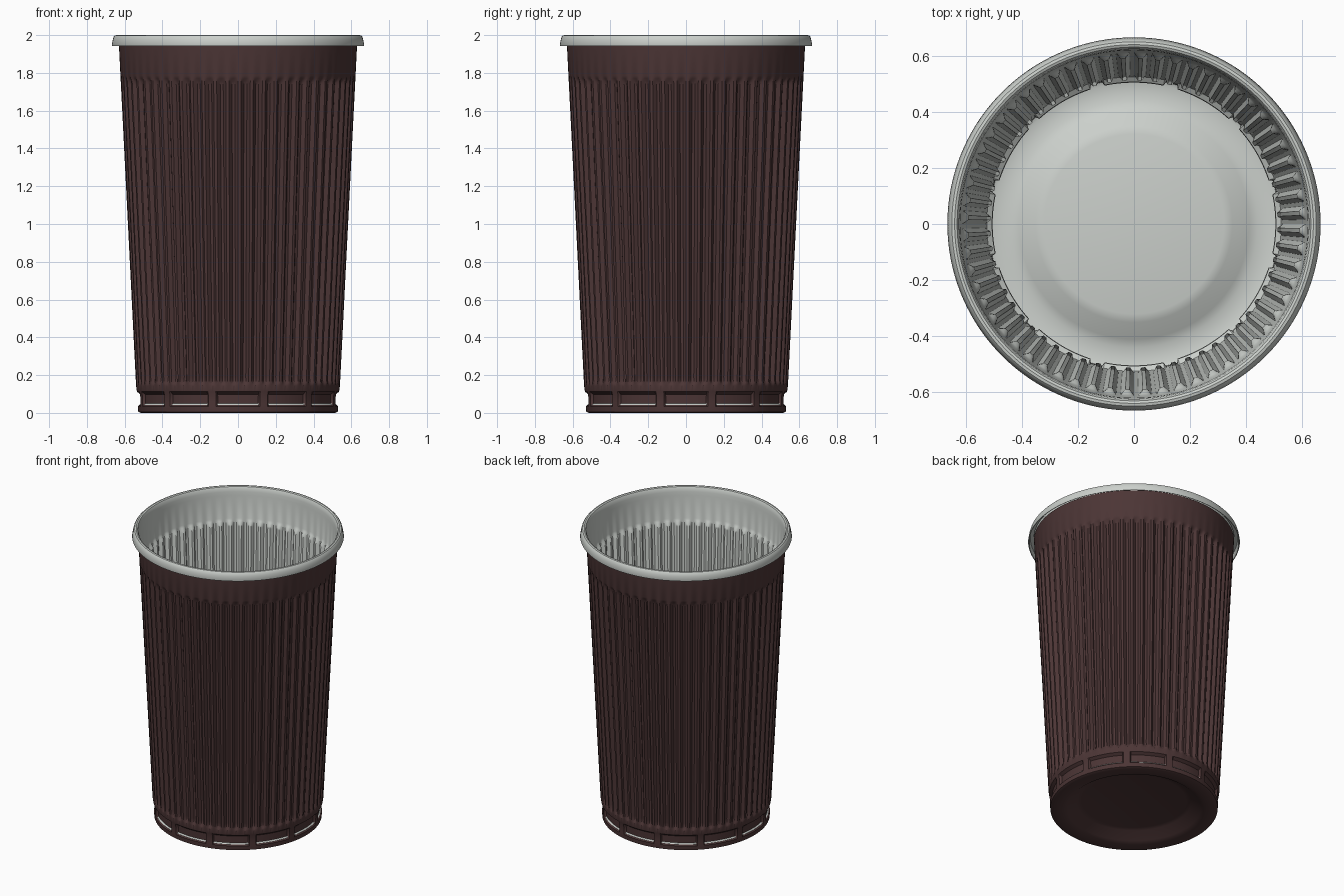
import bpy, bmesh, math

if "Cube" in bpy.data.objects:
    bpy.data.objects.remove(bpy.data.objects["Cube"])

N = 480                                   # columns: 60 ribs x 8
RIB = [0, 0, 0, 0.5, 1, 1, 1, 0.5]        # groove shape across one rib
RIB_DEPTH, SLOT_DEPTH, WALL = 0.02, 0.015, 0.008


def material(name, rgb):
    m = bpy.data.materials.new(name)
    m.diffuse_color = (*rgb, 1)
    m.use_nodes = True
    m.node_tree.nodes["Principled BSDF"].inputs["Base Color"].default_value = m.diffuse_color
    return m


def taper(z):
    return 0.54 + (z - 0.15) * 0.0503


def revolve(name, rows, mat, cap=True, flip=False):
    """Revolve rows of (radius, z, rib weight, slot weight)."""
    bm = bmesh.new()
    rings = []
    for r, z, rib, slot in rows:
        ring = []
        for i in range(N):
            post = 17 <= i % 40 <= 23     # 12 posts interrupt the base slot
            rad = r - RIB_DEPTH * rib * RIB[i % 8] - (0 if post else SLOT_DEPTH * slot)
            a = 2 * math.pi * i / N
            ring.append(bm.verts.new((rad * math.cos(a), rad * math.sin(a), z)))
        rings.append(ring)
    for a, b in zip(rings, rings[1:]):
        for i in range(N):
            j = (i + 1) % N
            bm.faces.new((a[i], a[j], b[j], b[i]))
    if cap:
        bm.faces.new(rings[0][::-1])
    if flip:
        bmesh.ops.reverse_faces(bm, faces=bm.faces[:])
    me = bpy.data.meshes.new(name)
    bm.to_mesh(me)
    bm.free()
    me.materials.append(mat)
    ob = bpy.data.objects.new(name, me)
    bpy.context.collection.objects.link(ob)
    bpy.ops.object.select_all(action='DESELECT')
    ob.select_set(True)
    bpy.context.view_layer.objects.active = ob
    bpy.ops.object.shade_smooth_by_angle(angle=math.radians(35))
    return ob


brown = material("dark brown", (0.072, 0.036, 0.036))
white = material("pale grey", (0.60, 0.63, 0.60))

# Raised floor, then the base band with its slot
floor = [(0.33, 0.06, 0, 0), (0.36, 0.053, 0, 0), (0.42, 0.012, 0, 0), (0.45, 0.002, 0, 0)]
base = [(0.515, 0.0, 0, 0), (0.528, 0.006, 0, 0), (0.53, 0.035, 0, 0),
        (0.529, 0.048, 0, 1), (0.531, 0.098, 0, 1), (0.535, 0.112, 0, 0)]
# Tapered wall, ribs fade in and out
wall = [(taper(z), z, w, 0) for z, w in
        [(0.145, 0), (0.155, 0.3), (0.17, 0.8), (0.19, 1), (0.7, 1), (1.2, 1),
         (1.735, 1), (1.755, 0.8), (1.77, 0.3), (1.785, 0), (1.94, 0)]]
profile = floor + base + wall

# Outer shell
revolve("outer_shell", profile + [(taper(1.96), 1.96, 0, 0)], brown)

# Inner liner with rolled rim
liner = [(r - WALL, z + (WALL if z < 0.07 else 0), a, b) for r, z, a, b in profile]
rim = [(0.624, 1.965, 0, 0), (0.627, 1.985, 0, 0), (0.633, 1.996, 0, 0), (0.642, 2.0, 0, 0),
       (0.652, 1.998, 0, 0), (0.659, 1.99, 0, 0), (0.663, 1.975, 0, 0), (0.668, 1.947, 0, 0),
       (0.666, 1.942, 0, 0), (0.661, 1.943, 0, 0), (0.654, 1.975, 0, 0), (0.631, 1.978, 0, 0)]
revolve("inner_liner_and_rim", liner + rim, white, flip=True)
